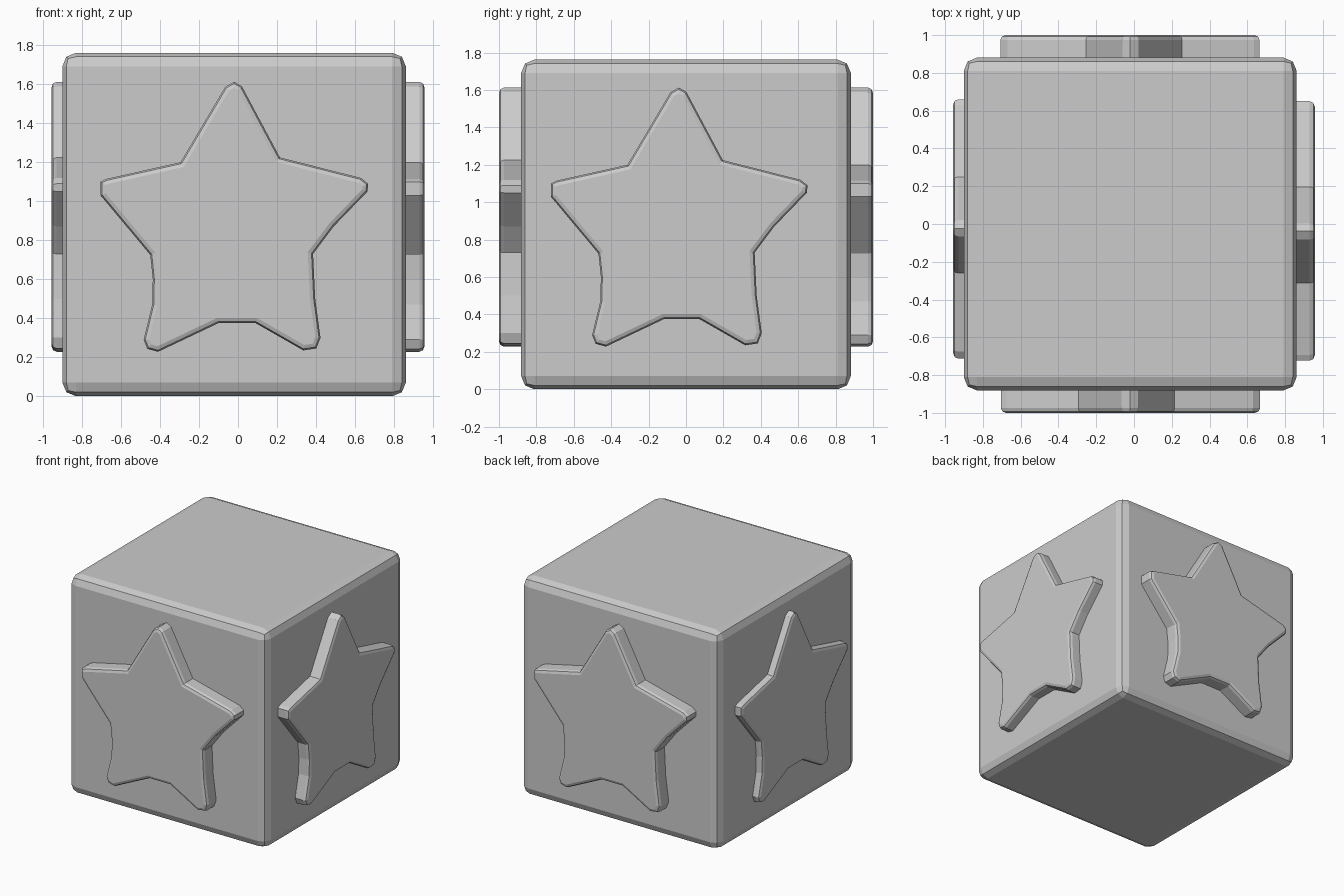
import bpy, bmesh
from math import pi
from mathutils import Matrix, Vector

if "Cube" in bpy.data.objects:
    bpy.data.objects.remove(bpy.data.objects["Cube"])

CX, SIZE = -0.02, 1.762

# Rounded cube body
bm = bmesh.new()
bmesh.ops.create_cube(bm, size=SIZE)
bmesh.ops.translate(bm, verts=bm.verts, vec=(CX, 0, SIZE / 2))
bmesh.ops.bevel(bm, geom=list(bm.edges), offset=0.07, segments=2, profile=0.5, affect='EDGES')
me = bpy.data.meshes.new("block_body")
bm.to_mesh(me)
bm.free()
bpy.context.collection.objects.link(bpy.data.objects.new("block_body", me))

# Star outline (sideways, height), clockwise from the top tip
STAR = [(-0.045, 1.588), (0.0, 1.613), (0.04, 1.59), (0.235, 1.225),
        (0.65, 1.12), (0.688, 1.09), (0.684, 1.05), (0.51, 0.87),
        (0.405, 0.73), (0.416, 0.50), (0.443, 0.30), (0.422, 0.245),
        (0.355, 0.235), (0.11, 0.375), (-0.08, 0.375), (-0.39, 0.228),
        (-0.445, 0.243), (-0.464, 0.29), (-0.42, 0.47), (-0.417, 0.60),
        (-0.43, 0.725), (-0.685, 1.03), (-0.685, 1.10), (-0.655, 1.115),
        (-0.275, 1.20)]


def star(name, angle, shift, reach):
    """Raised star plate facing -y, turned about z to its side."""
    bm = bmesh.new()
    face = bm.faces.new([bm.verts.new((u, -reach, z)) for u, z in STAR])
    rim = list(face.edges)
    ext = bmesh.ops.extrude_face_region(bm, geom=[face], use_keep_orig=True)
    moved = [g for g in ext["geom"] if isinstance(g, bmesh.types.BMVert)]
    bmesh.ops.translate(bm, verts=moved, vec=(0, 0.17, 0))
    bmesh.ops.recalc_face_normals(bm, faces=bm.faces)
    bmesh.ops.bevel(bm, geom=rim, offset=0.027, segments=2, profile=0.5,
                    affect='EDGES', clamp_overlap=True)
    bm.transform(Matrix.Translation(Vector(shift)) @ Matrix.Rotation(angle, 4, 'Z'))
    bmesh.ops.recalc_face_normals(bm, faces=bm.faces)
    me = bpy.data.meshes.new(name)
    bm.to_mesh(me)
    bm.free()
    bpy.context.collection.objects.link(bpy.data.objects.new(name, me))


star("front_star", 0, (CX, 0, 0), 1.0)
star("right_star", pi / 2, (0, -0.038, 0), 0.957)
star("back_star", pi, (CX, 0, 0), 1.0)
star("left_star", -pi / 2, (0, -0.025, 0), 0.957)
